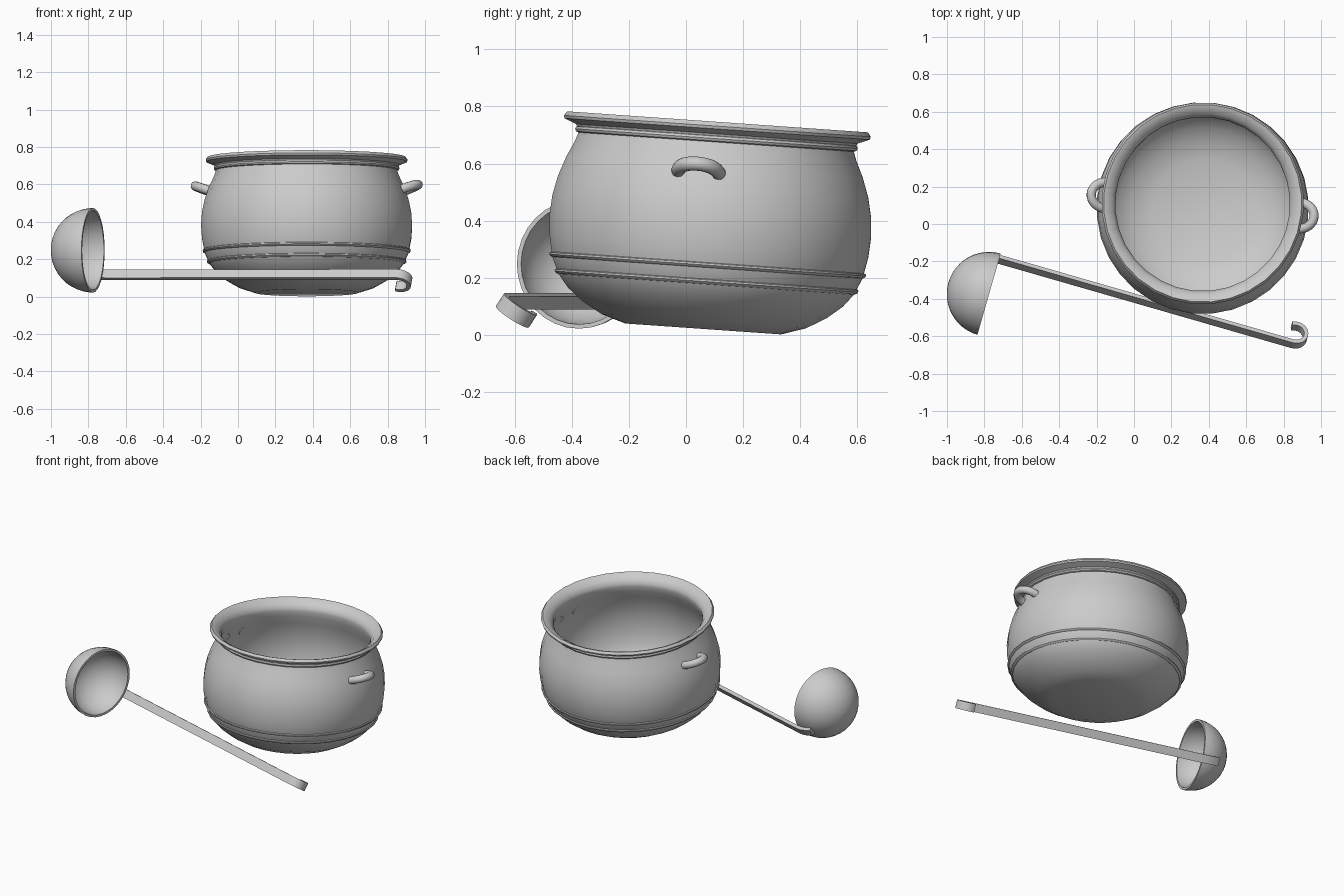
import bpy, bmesh
from math import sin, cos, pi, radians
from mathutils import Matrix, Vector

if "Cube" in bpy.data.objects:
    bpy.data.objects.remove(bpy.data.objects["Cube"])


def finish(name, bm, matrix, angle=35):
    bmesh.ops.remove_doubles(bm, verts=bm.verts, dist=1e-5)
    bmesh.ops.recalc_face_normals(bm, faces=bm.faces)
    me = bpy.data.meshes.new(name)
    bm.to_mesh(me)
    bm.free()
    ob = bpy.data.objects.new(name, me)
    bpy.context.collection.objects.link(ob)
    ob.matrix_world = matrix
    bpy.ops.object.select_all(action='DESELECT')
    ob.select_set(True)
    bpy.context.view_layer.objects.active = ob
    bpy.ops.object.shade_smooth_by_angle(angle=radians(angle))
    return ob


def lathe(name, profile, matrix, segs=32, closed=False):
    """Spin an (r, z) profile round the local z axis."""
    bm = bmesh.new()
    rings = [[bm.verts.new((r * cos(2 * pi * i / segs), r * sin(2 * pi * i / segs), z))
              for i in range(segs)] for r, z in profile if r > 0]
    pairs = list(zip(rings, rings[1:]))
    if closed:
        pairs.append((rings[-1], rings[0]))
    else:
        bm.faces.new(rings[0])
        bm.faces.new(rings[-1])
    for a, b in pairs:
        for i in range(segs):
            j = (i + 1) % segs
            bm.faces.new((a[i], a[j], b[j], b[i]))
    return finish(name, bm, matrix)


def sweep(name, path, section, matrix):
    """Sweep a section (in-plane normal, local z) along a flat path in local xy."""
    bm = bmesh.new()
    pts = [Vector(p) for p in path]
    rings = []
    for i, p in enumerate(pts):
        t = (pts[min(i + 1, len(pts) - 1)] - pts[max(i - 1, 0)]).normalized()
        n = Vector((-t.y, t.x))
        rings.append([bm.verts.new((p.x + n.x * s, p.y + n.y * s, w)) for s, w in section])
    k = len(section)
    for a, b in zip(rings, rings[1:]):
        for i in range(k):
            bm.faces.new((a[i], a[(i + 1) % k], b[(i + 1) % k], b[i]))
    bm.faces.new(rings[0])
    bm.faces.new(rings[-1])
    return finish(name, bm, matrix)


# Pot: one slightly tilted lathe, outside first, then the rim and the inside
pot = (Matrix.Translation((0.367, 0.06, 0.021)) @ Matrix.Rotation(radians(-4), 4, 'X')
       @ Matrix.Rotation(radians(-6), 4, 'Z'))
outer = [(0.275, 0), (0.36, 0.027), (0.43, 0.067), (0.485, 0.112), (0.521, 0.157),
         (0.547, 0.215), (0.562, 0.29), (0.567, 0.36), (0.562, 0.43), (0.547, 0.50),
         (0.522, 0.57), (0.496, 0.625), (0.484, 0.66)]
rim = [(0.496, 0.685), (0.538, 0.702), (0.541, 0.712), (0.53, 0.727), (0.515, 0.722),
       (0.485, 0.702), (0.467, 0.675)]
inner = [(0.467, 0.655), (0.474, 0.62), (0.50, 0.565), (0.525, 0.497), (0.54, 0.43),
         (0.545, 0.36), (0.540, 0.29), (0.524, 0.22), (0.495, 0.16), (0.45, 0.11),
         (0.39, 0.07), (0.28, 0.025)]
lathe("pot_body", outer + rim + inner, pot)


# Raised bands round the belly and the bead under the rim
def band(name, r, h, size, slope=0.0):
    ring = [(r + size * cos(a) + slope * size * sin(a), h + size * sin(a))
            for a in [2 * pi * i / 8 for i in range(8)]]
    lathe(name, ring, pot, closed=True)


band("lower_band", 0.526, 0.166, 0.009, 0.4)
band("upper_band", 0.549, 0.224, 0.009, 0.3)
band("neck_bead", 0.486, 0.668, 0.012)

# Two loop handles on opposite sides
tube = [(0.025 * cos(2 * pi * i / 12), 0.025 * sin(2 * pi * i / 12)) for i in range(12)]
loop = [(0.105 * sin(pi * i / 16) ** 0.8, -0.072 * cos(pi * i / 16)) for i in range(17)]
for name, turn in (("right_handle", 0), ("left_handle", 180)):
    place = (pot @ Matrix.Rotation(radians(turn), 4, 'Z')
             @ Matrix.Translation((0.5, 0, 0.54)) @ Matrix.Rotation(radians(-20), 4, 'Y'))
    sweep(name, loop, tube, place)

# Ladle frame: local x runs along the shank, local y points from bowl axis to shank
ladle = (Matrix.Translation((-0.775, -0.375, 0.248)) @ Matrix.Rotation(radians(-16), 4, 'Z')
         @ Matrix.Rotation(radians(-34), 4, 'X'))

# Ladle bowl: thin hemisphere opening along the shank
arc = [pi / 2 * i / 12 for i in range(13)]
R, r = 0.226, 0.211
cup = [(max(R * sin(a), 0.0005), -R * cos(a)) for a in arc]
cup += [(max(r * sin(a), 0.0005), -r * cos(a)) for a in reversed(arc)]
lathe("ladle_bowl", cup, ladle @ Matrix.Rotation(radians(90), 4, 'Y'))

# Ladle shank: flat strap hugging the bowl, straight run, curled hook
strap = [(-0.011, -0.027), (0.011, -0.027), (0.011, 0.027), (-0.011, 0.027)]
path = [(-0.234 * sin(radians(a)), 0.234 * cos(radians(a))) for a in (28, 20, 12, 5)]
path += [(0.04, 0.234), (1.58, 0.232)]
path += [(1.632 + 0.058 * cos(radians(a)), 0.29 + 0.058 * sin(radians(a)))
         for a in range(-90, 121, 15)]
sweep("ladle_shank", path, strap, ladle)
